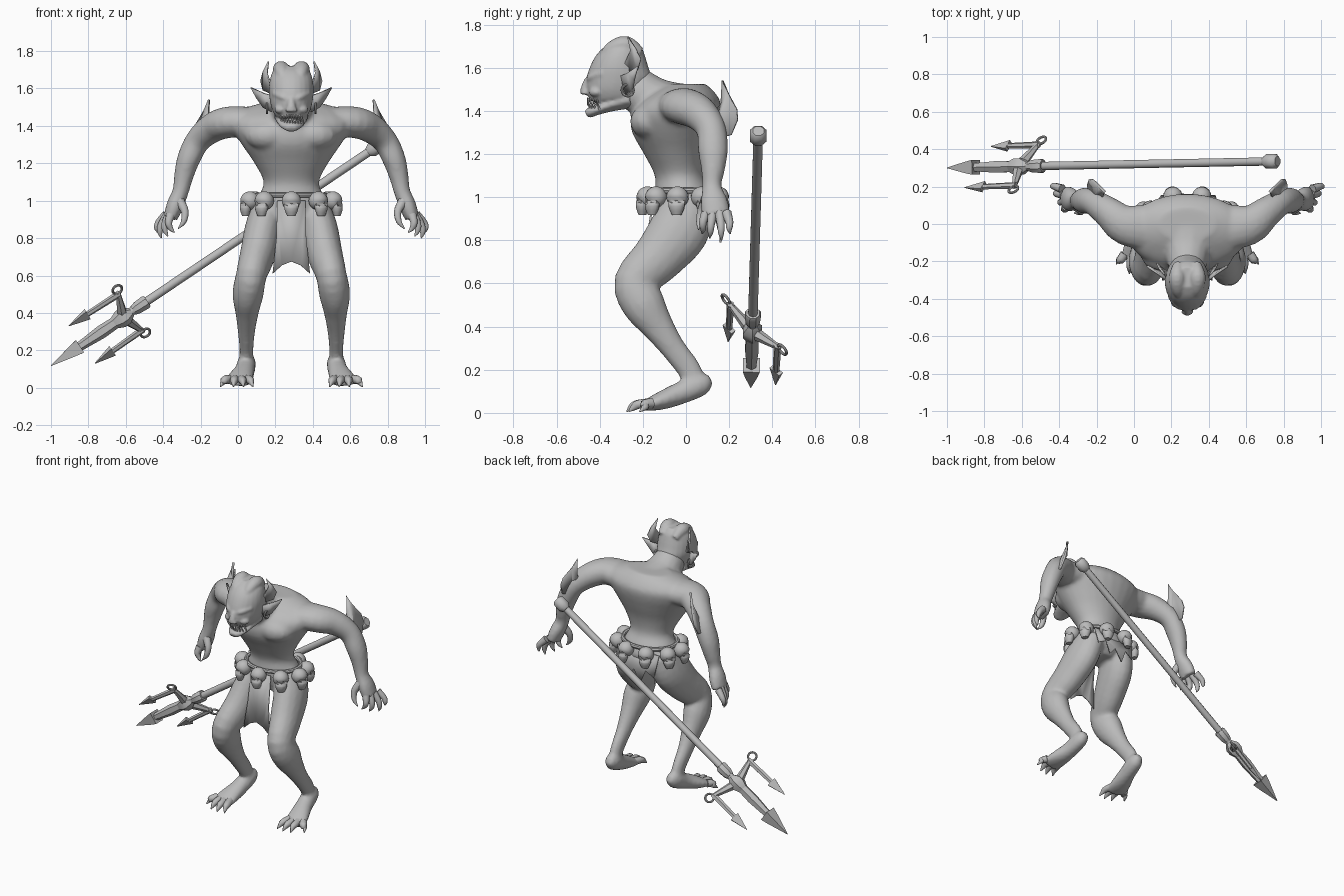
import bpy, bmesh, math
from mathutils import Vector, Matrix

old = bpy.data.objects.get("Cube")
if old:
    bpy.data.objects.remove(old)

CX = 0.285  # the figure stands beside the centre line

mat = bpy.data.materials.new("plain grey")
mat.use_nodes = True
GREY = (0.5, 0.5, 0.5, 1)
mat.diffuse_color = GREY
mat.node_tree.nodes["Principled BSDF"].inputs["Base Color"].default_value = GREY


def finish(name, bm, x=CX, angle=40, mirror=False):
    bmesh.ops.recalc_face_normals(bm, faces=bm.faces)
    me = bpy.data.meshes.new(name)
    bm.to_mesh(me)
    bm.free()
    me.materials.append(mat)
    me.shade_smooth()
    me.set_sharp_from_angle(angle=math.radians(angle))
    ob = bpy.data.objects.new(name, me)
    ob.location.x = x
    bpy.context.collection.objects.link(ob)
    if mirror:
        ob.modifiers.new("mirror", "MIRROR")
    return ob


def fuse(ob, voxel, rounds):
    """Blend overlapping forms into one smooth skin."""
    mod = ob.modifiers.new("fuse", "REMESH")
    mod.mode, mod.voxel_size, mod.use_smooth_shade = "VOXEL", voxel, True
    soft = ob.modifiers.new("soften", "SMOOTH")
    soft.factor, soft.iterations = .5, rounds


def spline(secs, steps):
    """Catmull-Rom through the sections (x, y, z, radius, radius)."""
    p = [Vector(s) for s in secs]
    p = [p[0] * 2 - p[1]] + p + [p[-1] * 2 - p[-2]]
    out = []
    for a, b, c, d in zip(p, p[1:], p[2:], p[3:]):
        for i in range(steps):
            t = i / steps
            out.append(0.5 * (2 * b + (c - a) * t + (2 * a - 5 * b + 4 * c - d) * t * t
                              + (3 * b - a - 3 * c + d) * t ** 3))
    return out + [p[-2]]


def loft(bm, secs, n=16, steps=4, axis=(1, 0, 0), flat=False, side=1):
    """Skin of elliptical rings along a path, capped at both ends."""
    pts = spline(secs, steps) if steps > 1 else [Vector(s) for s in secs]
    pos = [Vector(p[:3]) for p in pts]
    rings = []
    for i, p in enumerate(pts):
        t = pos[min(i + 1, len(pos) - 1)] - pos[max(i - 1, 0)]
        t = Vector((0, 0, 1)) if flat else t.normalized()
        u = Vector(axis)
        u = (u - t * u.dot(t)).normalized()
        v = t.cross(u)
        row = []
        for k in range(n):
            a = math.tau * (k + 0.5) / n
            q = pos[i] + u * (p[3] * math.cos(a)) + v * (p[4] * math.sin(a))
            row.append(bm.verts.new((q.x * side, q.y, q.z)))
        rings.append(row)
    for r, s in zip(rings, rings[1:]):
        for k in range(n):
            bm.faces.new((r[k - 1], r[k], s[k], s[k - 1]))
    bm.faces.new(rings[0])
    bm.faces.new(rings[-1])


def ball(bm, c, size):
    m = Matrix.Translation(c) @ Matrix.Diagonal((*size, 1))
    bmesh.ops.create_uvsphere(bm, u_segments=14, v_segments=10, radius=1, matrix=m)


def plate(name, pts, thick, mirror=True):
    bm = bmesh.new()
    bm.faces.new([bm.verts.new(p) for p in pts])
    bmesh.ops.triangulate(bm, faces=bm.faces)
    sol = finish(name, bm, mirror=mirror).modifiers.new("thickness", "SOLIDIFY")
    sol.thickness, sol.offset = thick, 0


def ring(bm, c, big, small, rot=Matrix(), sx=1, sy=1, n=20):
    rows = []
    for k in range(n):
        a = math.tau * k / n
        p = Vector((sx * big * math.cos(a), sy * big * math.sin(a), 0))
        d = p.normalized()
        rows.append([bm.verts.new(Vector(c) + rot @ (p + small * (d * math.cos(b) + Vector((0, 0, math.sin(b))))))
                     for b in [math.tau * j / 8 for j in range(8)]])
    for i in range(n):
        for j in range(8):
            bm.faces.new((rows[i - 1][j - 1], rows[i][j - 1], rows[i][j], rows[i - 1][j]))


# Body: torso, neck, arms and legs fused into one skin
bm = bmesh.new()
loft(bm, [(0, -.02, .87, .1, .09), (0, 0, .95, .18, .14), (0, -.01, 1.02, .175, .135), (0, -.03, 1.1, .148, .115),
          (0, -.05, 1.2, .197, .145), (0, -.06, 1.3, .265, .19), (0, -.05, 1.38, .315, .205),
          (0, -.03, 1.44, .32, .19), (0, -.01, 1.49, .26, .14), (0, 0, 1.525, .15, .09)], n=28, flat=True)
loft(bm, [(0, .02, 1.42, .2, .1), (0, -.13, 1.445, .13, .105), (0, -.25, 1.51, .095, .105)])
for s in (1, -1):
    ball(bm, (.12 * s, -.16, 1.35), (.13, .1, .085))
    loft(bm, [(.18, -.02, 1.42, .13, .08), (.33, -.005, 1.42, .108, .085), (.42, .06, 1.39, .085, .08),
              (.5, .115, 1.32, .07, .068), (.55, .125, 1.22, .07, .062), (.575, .125, 1.13, .056, .052),
              (.592, .12, 1.05, .045, .044), (.62, .13, .98, .064, .046), (.645, .14, .91, .066, .04)],
         axis=(0, 1, 0), side=s)
    loft(bm, [(.11, .02, .99, .09, .115), (.148, -.03, .85, .1, .14), (.178, -.13, .72, .095, .12),
              (.213, -.235, .605, .083, .1), (.232, -.195, .5, .083, .1), (.237, -.13, .4, .062, .075),
              (.24, -.06, .3, .046, .058), (.24, .015, .2, .037, .055), (.24, .04, .13, .04, .05)], side=s)
    loft(bm, [(.235, .115, .155, .025, .025), (.238, .07, .135, .048, .055), (.25, -.03, .09, .055, .052),
              (.27, -.12, .055, .07, .042), (.285, -.2, .03, .078, .022)], side=s)
fuse(finish("body", bm), .013, 4)

# Head: skull, lower jaw, crown ridges, brows, nose and cheeks
bm = bmesh.new()
loft(bm, [(0, -.36, 1.445, .07, .085), (0, -.325, 1.46, .09, .125), (0, -.32, 1.5, .107, .143),
          (0, -.31, 1.55, .117, .152), (0, -.31, 1.6, .12, .137), (0, -.305, 1.65, .114, .117),
          (0, -.295, 1.69, .1, .092), (0, -.285, 1.72, .07, .055)], n=24, flat=True)
loft(bm, [(0, -.455, 1.545, .018, .016), (0, -.468, 1.505, .024, .02), (0, -.47, 1.475, .036, .02)], n=10)
loft(bm, [(0, -.26, 1.455, .095, .045), (0, -.34, 1.432, .084, .034), (0, -.41, 1.405, .066, .024),
          (0, -.445, 1.392, .046, .024), (0, -.462, 1.382, .026, .018)])
for s in (1, -1):
    loft(bm, [(.04, -.4, 1.63, .015, .015), (.05, -.35, 1.685, .036, .032), (.055, -.28, 1.705, .044, .043),
              (.048, -.21, 1.67, .025, .025)], n=12, side=s)
    loft(bm, [(.008, -.45, 1.54, .014, .014), (.05, -.435, 1.555, .02, .018), (.095, -.385, 1.575, .014, .014)],
         n=8, axis=(0, 1, 0), side=s)
    ball(bm, (.055 * s, -.415, 1.487), (.036, .035, .024))
fuse(finish("head", bm), .008, 4)

# Teeth: upper row points down, lower row points up
bm = bmesh.new()
for i in range(-4, 5):
    x, y = .014 * i, -.452 + 14 * (.014 * i) ** 2
    loft(bm, [(x, y, 1.46, .007, .007), (x, y - .006, 1.425, .001, .001)], n=6, steps=1)
    x += .007
    h = .05 if abs(i + .5) == 2.5 else .03
    loft(bm, [(x, y + .008, 1.405, .007, .007), (x, y - .002, 1.405 + h, .001, .001)], n=6, steps=1)
finish("teeth", bm)

# Ears, head fins and elbow fins
plate("ears", [(.1, -.31, 1.56), (.15, -.27, 1.575), (.215, -.225, 1.605), (.185, -.24, 1.55),
               (.15, -.25, 1.5), (.105, -.275, 1.475)], .012)
plate("head_fins", [(.1, -.265, 1.57), (.15, -.225, 1.59), (.162, -.21, 1.64), (.15, -.235, 1.69),
                    (.122, -.27, 1.745), (.13, -.255, 1.68), (.11, -.285, 1.62)], .01)
plate("elbow_fins", [(.44, .17, 1.54), (.465, .195, 1.48), (.505, .235, 1.41), (.52, .24, 1.36), (.53, .21, 1.29),
                     (.52, .13, 1.27), (.46, .12, 1.38), (.445, .165, 1.43)], .014)

# Earrings
bm = bmesh.new()
ring(bm, (.13, -.27, 1.495), .027, .006, Matrix.Rotation(math.pi / 2, 3, "Y"))
finish("earrings", bm, mirror=True)

# Clawed fingers, thumbs and toes
bm = bmesh.new()
for i, tip in enumerate(((.625, .075, .83), (.66, .11, .81), (.695, .165, .8), (.715, .205, .83))):
    base, tip = Vector((.645 + .008 * i, .092 + .032 * i, .925)), Vector(tip)
    knuckle = base.lerp(tip, .45) + Vector((.02, .004 * (i - 1.5), 0))
    last = base.lerp(tip, .75) + Vector((.016, 0, 0))
    loft(bm, [(*base, .024, .026), (*knuckle, .019, .02), (*last, .014, .015), (*tip, .003, .003)],
         n=8, axis=(0, 1, 0))
loft(bm, [(.6, .1, 1.0, .028, .03), (.57, .075, .945, .022, .022), (.575, .062, .89, .016, .016),
          (.605, .058, .85, .003, .003)], n=8, axis=(0, 1, 0))
finish("fingers", bm, mirror=True, angle=60)
bm = bmesh.new()
for x, tx, ty in ((.235, .205, -.265), (.268, .255, -.275), (.3, .31, -.265), (.335, .38, -.215)):
    loft(bm, [(x, -.16, .045, .026, .026), ((x + tx) / 2, (ty - .17) / 2, .04, .023, .022),
              (x * .3 + tx * .7, ty + .025, .028, .015, .018), (tx, ty, .006, .003, .003)], n=8)
finish("toes", bm, mirror=True, angle=60)

# Belt cord and the nine skulls hung around it
bm = bmesh.new()
ring(bm, (0, -.01, 1.03), 1, .014, sx=.185, sy=.15, n=32)
finish("belt_cord", bm)
bm = bmesh.new()
for k in range(9):
    start = len(bm.verts)
    ball(bm, (0, 0, 1.0), (.052, .052, .05))
    loft(bm, [(0, -.02, .985, .042, .034), (0, -.024, .95, .037, .029), (0, -.024, .918, .023, .018)],
         n=10, flat=True)
    bm.verts.ensure_lookup_table()
    a = math.tau * k / 9
    for v in bm.verts[start:]:
        # pressed eye sockets on the outward side
        if v.co.y < 0 and math.hypot(abs(v.co.x) - .019, v.co.z - .985) < .013:
            v.co.y += .02
        v.co = Matrix.Rotation(a, 3, "Z") @ v.co + Vector((.225 * math.sin(a), -.01 - .168 * math.cos(a), 0))
finish("belt_skulls", bm, angle=60)

# Ragged loincloth in front and behind
plate("front_cloth", [(-.075, -.15, 1.0), (.075, -.15, 1.0), (.08, -.18, .8), (.1, -.2, .61), (.05, -.2, .655),
                      (0, -.2, .675), (-.05, -.2, .655), (-.1, -.2, .61), (-.08, -.18, .8)], .008, False)
plate("back_cloth", [(-.16, .12, 1.0), (.16, .12, 1.0), (.15, .15, .88), (.09, .155, .91), (.06, .16, .82),
                     (.01, .155, .88), (-.04, .16, .79), (-.08, .155, .89), (-.14, .15, .85)], .008, False)


# Trident: every station is placed along the sloping shaft by its x
def on_shaft(x, r):
    return (x, .32 + .02 * x, .44 + (x + .52) * .673, r, r)


def shaft_part(name, stations, n=8):
    b = bmesh.new()
    loft(b, [on_shaft(x, r) for x, r in stations], n=n, steps=1, axis=(0, 1, 0))
    finish(name, b, x=0, angle=40)


shaft_part("shaft", [(.74, .023), (-.6, .023)], 10)
shaft_part("shaft_knob", [(.768, .028), (.755, .042), (.715, .042), (.695, .026)])
shaft_part("shaft_collar", [(-.485, .034), (-.495, .04), (-.54, .036), (-.56, .028)])
shaft_part("hub", [(-.57, .025), (-.6, .05), (-.63, .05), (-.67, .028)], 6)
shaft_part("centre_prong", [(-.64, .032), (-.73, .036), (-.9, .02)], 6)
shaft_part("centre_point", [(-.85, .012), (-.845, .056), (-.89, .042), (-1.0, .002)], 4)

# Side prongs: arm, ring and barbed blade on each side of the hub
hub = Vector(on_shaft(-.615, 0)[:3])
for name, end, tip in (("upper", (-.645, .185, .525), (-.905, .195, .33)),
                       ("lower", (-.495, .447, .293), (-.765, .415, .13))):
    end, tip = Vector(end), Vector(tip)
    along, arm = (tip - end).normalized(), (end - hub).normalized()
    root = end - arm * .035
    neck = root.lerp(tip, .62)
    bm = bmesh.new()
    loft(bm, [(*hub, .032, .032), (*(root + arm * .015), .013, .013)], n=6, steps=1)
    loft(bm, [(*(root - along * .01), .02, .017), (*neck, .016, .014)], n=6, steps=1, axis=arm)
    loft(bm, [(*neck, .044, .018), (*tip, .002, .002)], n=4, steps=1, axis=arm)
    ring(bm, end, .027, .007, along.cross(arm).to_track_quat("Z", "Y").to_matrix())
    finish(name + "_side_prong", bm, x=0, angle=30)
